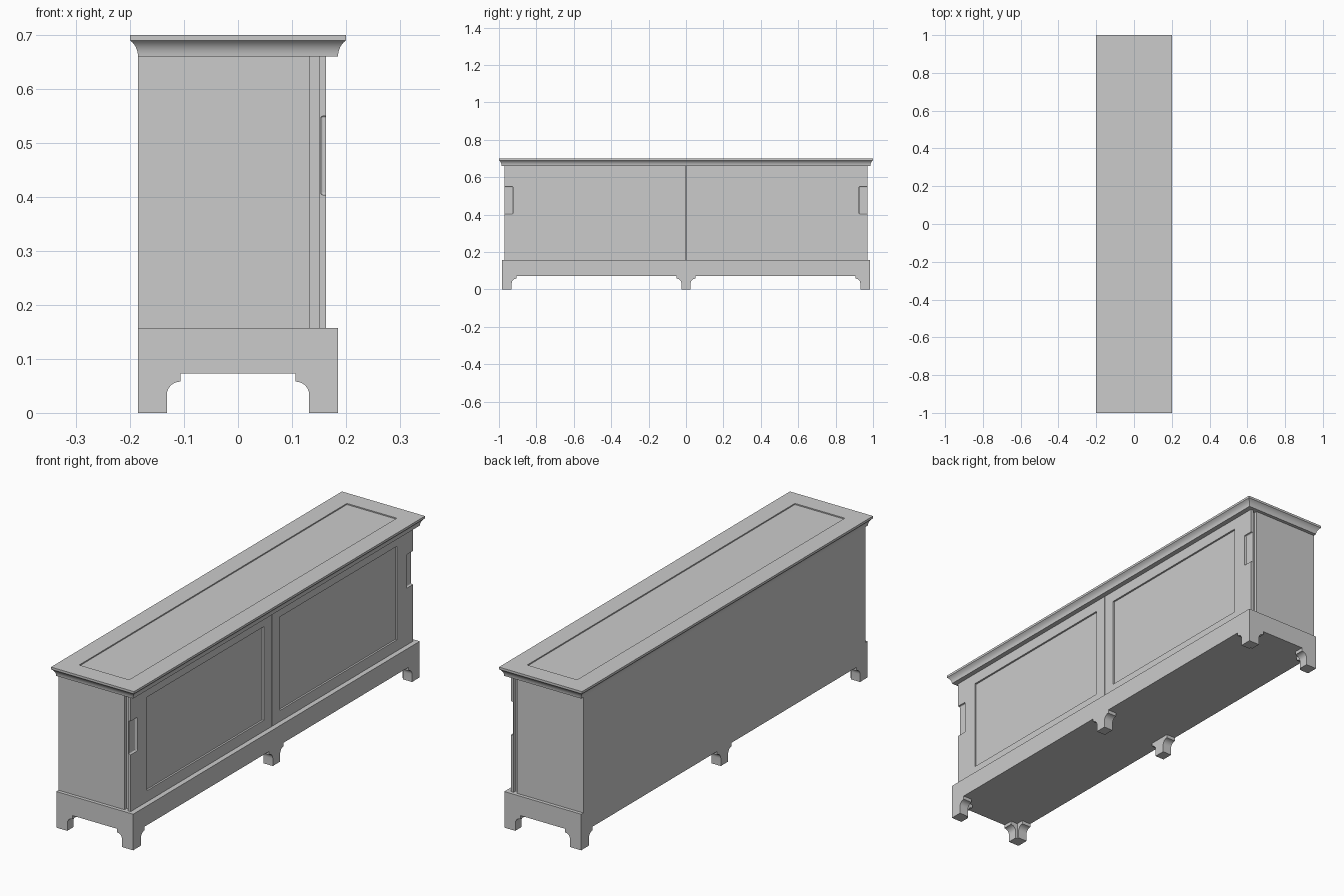
import bpy
import bmesh
from math import sin, cos, pi
from mathutils import Vector

old = bpy.data.objects.get("Cube")
if old:
    bpy.data.objects.remove(old, do_unlink=True)

grey = bpy.data.materials.new("plain_grey")
grey.use_nodes = True
GREY = (0.6, 0.6, 0.6, 1)
grey.diffuse_color = GREY
grey.node_tree.nodes["Principled BSDF"].inputs["Base Color"].default_value = GREY


def finish(name, bm):
    bmesh.ops.recalc_face_normals(bm, faces=bm.faces)
    mesh = bpy.data.meshes.new(name)
    bm.to_mesh(mesh)
    bm.free()
    mesh.materials.append(grey)
    obj = bpy.data.objects.new(name, mesh)
    bpy.context.collection.objects.link(obj)
    return obj


def box(name, low, high, bevel=0):
    low, high = Vector(low), Vector(high)
    bm = bmesh.new()
    bmesh.ops.create_cube(bm, size=1)
    for v in bm.verts:
        v.co = (low + high) / 2 + v.co * (high - low)
    if bevel:
        bmesh.ops.bevel(bm, geom=bm.edges[:], offset=bevel, segments=3,
                        profile=0.5, affect='EDGES')
    return finish(name, bm)


def prism(name, outline, place, depth):
    """Extrude an outline of (along, z) points; place maps (along, depth, z)."""
    bm = bmesh.new()
    near = [bm.verts.new(place(s, 0, z)) for s, z in outline]
    far = [bm.verts.new(place(s, depth, z)) for s, z in outline]
    bm.faces.new(near)
    bm.faces.new(far)
    n = len(outline)
    for i in range(n):
        j = (i + 1) % n
        bm.faces.new((near[i], near[j], far[j], far[i]))
    return finish(name, bm)


def cut(obj, cutter):
    mod = obj.modifiers.new("cut", 'BOOLEAN')
    mod.operation = 'DIFFERENCE'
    mod.solver = 'EXACT'
    mod.object = cutter
    bpy.context.view_layer.objects.active = obj
    bpy.ops.object.modifier_apply(modifier=mod.name)
    bpy.data.objects.remove(cutter, do_unlink=True)


def smooth(obj):
    bpy.ops.object.select_all(action='DESELECT')
    obj.select_set(True)
    bpy.context.view_layer.objects.active = obj
    bpy.ops.object.shade_smooth_by_angle(angle=pi / 6)


# Main levels and half sizes
APRON, PLINTH, BODY_TOP = 0.073, 0.157, 0.66
HALF_X, HALF_Y, BODY_Y = 0.185, 0.985, 0.97

# Plinth and carcass
box("plinth", (-HALF_X, -HALF_Y, APRON), (HALF_X, HALF_Y, PLINTH))
box("carcass", (-HALF_X, -BODY_Y, PLINTH), (0.133, BODY_Y, BODY_TOP))
box("door_track", (0.133, -0.955, PLINTH), (0.15, 0.955, BODY_TOP))


# Bracket feet: a straight leg, a quarter-round and a small step
def bracket(width):
    r = 0.025
    edge = [(width, 0)]
    edge += [(width + r - r * cos(a), 0.033 + r * sin(a))
             for a in (i * pi / 12 for i in range(7))]
    return edge + [(width + r, APRON)]


corner = [(0, 0)] + bracket(0.053) + [(0, APRON)]
half = bracket(0.025)
middle = half + [(-s, z) for s, z in reversed(half)]
THICK = 0.044

for sx, x_name in ((1, "front"), (-1, "back")):
    for sy, y_name in ((1, "left"), (-1, "right")):
        smooth(prism(f"{x_name}_{y_name}_foot_long", corner,
                     lambda s, d, z: (sx * (HALF_X - d), sy * (HALF_Y - s), z), THICK))
        smooth(prism(f"{x_name}_{y_name}_foot_short", corner,
                     lambda s, d, z: (sx * (HALF_X - s), sy * (HALF_Y - d), z), THICK))
    smooth(prism(f"{x_name}_middle_foot", middle,
                 lambda s, d, z: (sx * (HALF_X - d), s, z), THICK))

# Sliding doors with a sunken panel and a finger recess at the outer edge
for side, y_name in ((1, "left"), (-1, "right")):
    def span(a, b):
        return sorted((side * a, side * b))
    y0, y1 = span(0.002, BODY_Y)
    door = box(f"{y_name}_door", (0.15, y0, PLINTH), (0.163, y1, BODY_TOP))
    y0, y1 = span(0.055, 0.86)
    cut(door, box("panel_cutter", (0.155, y0, 0.205), (0.2, y1, 0.612)))
    y0, y1 = span(0.925, 1.02)
    cut(door, box("grip_cutter", (0.1535, y0, 0.404), (0.2, y1, 0.55), 0.004))

# Cornice top: stacked rectangles with a cove below and a shallow sunken top
rings = [(0.185, 0.66), (0.1855, 0.665), (0.187, 0.672), (0.190, 0.679),
         (0.195, 0.686), (0.2, 0.69), (0.2, 0.7), (0.12, 0.7), (0.12, 0.695)]
bm = bmesh.new()
loops = []
for h, z in rings:
    hy = h + 0.8
    loops.append([bm.verts.new((x, y, z)) for x, y in
                  ((-h, -hy), (h, -hy), (h, hy), (-h, hy))])
for a, b in zip(loops, loops[1:]):
    for i in range(4):
        j = (i + 1) % 4
        bm.faces.new((a[i], a[j], b[j], b[i]))
bm.faces.new(loops[0])
bm.faces.new(loops[-1])
smooth(finish("cornice_top", bm))
